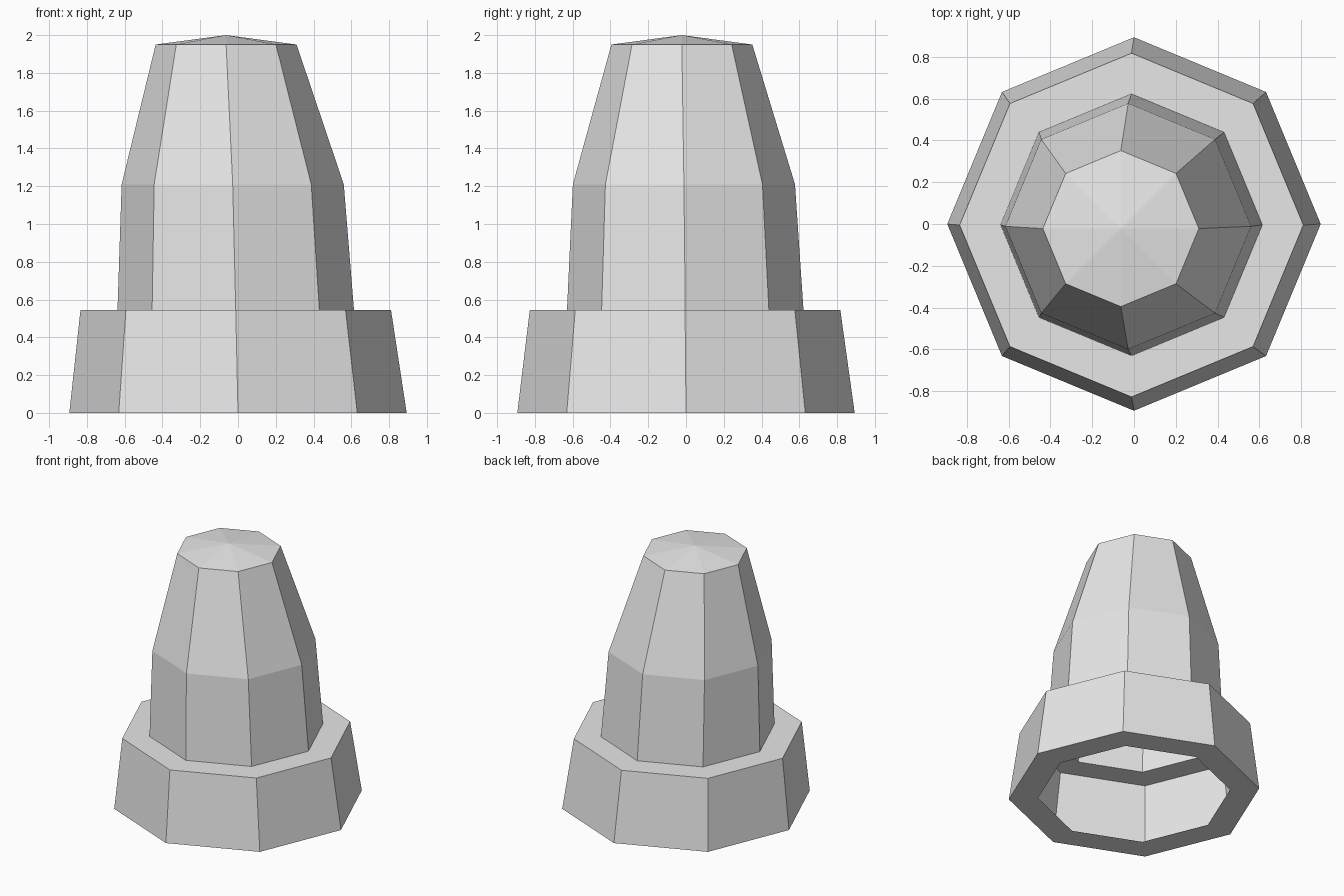
import bpy
import bmesh
from math import cos, sin, tau
from mathutils import Vector

SIDES = 8

cube = bpy.data.objects.get("Cube")
if cube:
    bpy.data.objects.remove(cube, do_unlink=True)

grey = bpy.data.materials.new("light grey")
grey.use_nodes = True
colour = (0.8, 0.8, 0.8, 1)
grey.diffuse_color = colour
grey.node_tree.nodes["Principled BSDF"].inputs["Base Color"].default_value = colour


def lofted(name, rings, tip=None):
    """Join octagonal rings (x, y, z, radius) in order; close with a fan at tip."""
    bm = bmesh.new()
    loops = []
    for x, y, z, r in rings:
        angles = [tau * i / SIDES for i in range(SIDES)]
        loops.append([bm.verts.new((x + r * cos(a), y + r * sin(a), z)) for a in angles])
    for low, high in zip(loops, loops[1:]):
        for i in range(SIDES):
            j = (i + 1) % SIDES
            bm.faces.new((low[i], low[j], high[j], high[i]))
    if tip:
        apex = bm.verts.new(Vector(tip))
        last = loops[-1]
        for i in range(SIDES):
            bm.faces.new((last[i], last[(i + 1) % SIDES], apex))
    mesh = bpy.data.meshes.new(name)
    bm.to_mesh(mesh)
    bm.free()
    mesh.materials.append(grey)
    obj = bpy.data.objects.new(name, mesh)
    bpy.context.collection.objects.link(obj)
    return obj


# Ring sections of the slightly leaning hollow body
opening = (0, 0, 0, 0.685)
foot = (0, 0, 0, 0.893)
collar_rim = (-0.012, -0.005, 0.545, 0.822)
tower_foot = (-0.012, -0.004, 0.545, 0.626)
shoulder = (-0.028, -0.011, 1.21, 0.588)
crown = (-0.063, -0.022, 1.95, 0.373)

# Open underside lip, flared wall and flat ledge
lofted("base_collar", [opening, foot, collar_rim, tower_foot])
# Tapering hollow tower
lofted("tower", [tower_foot, shoulder, crown])
# Shallow pointed cap
lofted("cap", [crown], tip=(-0.063, -0.022, 2.0))
